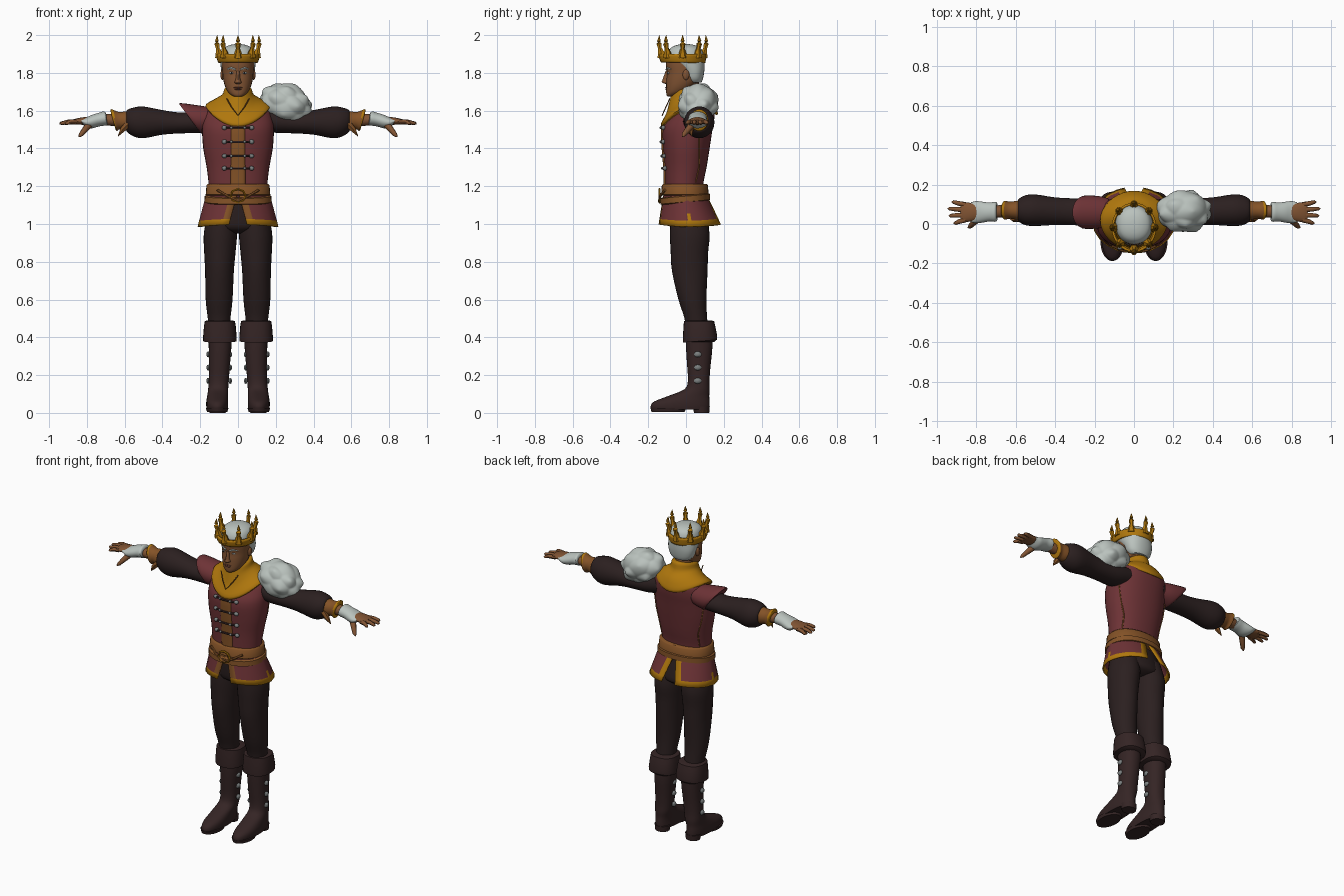
import bpy, bmesh, math
from mathutils import Vector

COLOURS = {
    "red_cloth": (0.155, 0.033, 0.037), "dark_cloth": (0.024, 0.014, 0.014),
    "boot_leather": (0.035, 0.018, 0.018), "gold": (0.43, 0.185, 0.004),
    "brown_leather": (0.23, 0.085, 0.02), "skin": (0.22, 0.088, 0.033),
    "white_fur": (0.49, 0.54, 0.51), "steel": (0.20, 0.215, 0.215),
    "lip": (0.15, 0.05, 0.03), "eye_dark": (0.015, 0.01, 0.01)}
MATS = {}
for key, col in COLOURS.items():
    MATS[key] = bpy.data.materials.new(key)
    MATS[key].diffuse_color = (*col, 1)


def finish(bm, name, mats, rule=None):
    """Turn a bmesh into an object; rule(face centre) picks the colour."""
    bmesh.ops.recalc_face_normals(bm, faces=bm.faces[:])
    if rule:
        for f in bm.faces:
            f.material_index = rule(f.calc_center_median())
    me = bpy.data.meshes.new(name)
    bm.to_mesh(me)
    bm.free()
    for m in mats.split():
        me.materials.append(MATS[m])
    ob = bpy.data.objects.new(name, me)
    bpy.context.collection.objects.link(ob)
    return ob


def skin_rings(bm, rings, cap=True):
    vs = [[bm.verts.new(p) for p in r] for r in rings]
    n = len(vs[0])
    for a, b in zip(vs, vs[1:]):
        for i in range(n):
            bm.faces.new((a[i], a[(i + 1) % n], b[(i + 1) % n], b[i]))
    if cap:
        bm.faces.new(vs[0])
        bm.faces.new(vs[-1])


def loft(name, mats, rings, axis="z", side=1, n=28, p=2.0, steps=3, cap=True, rule=None):
    """Smooth loft of ellipses (pos, cu, cv, ru, rv, tilt, bend) along an axis."""
    R = [list(r) + [0] * (7 - len(r)) for r in rings]
    fine = []
    for i in range(len(R) - 1):
        a, b, c, d = R[max(i - 1, 0)], R[i], R[i + 1], R[min(i + 2, len(R) - 1)]
        for s in range(steps):
            t = s / steps
            fine.append([0.5 * (2 * q + (r - o) * t + (2 * o - 5 * q + 4 * r - w) * t * t
                                + (3 * q - o - 3 * r + w) * t ** 3) for o, q, r, w in zip(a, b, c, d)])
    fine.append(R[-1])
    out = []
    for pos, cu, cv, ru, rv, tilt, bend in fine:
        ring = []
        for i in range(n):
            c, s = math.cos(math.tau * i / n), math.sin(math.tau * i / n)
            u = cu + ru * math.copysign(abs(c) ** (2 / p), c)
            v = cv + rv * math.copysign(abs(s) ** (2 / p), s)
            w = pos + tilt * s + bend * s * s
            ring.append((side * u, v, w) if axis == "z" else (side * w, u, v))
        out.append(ring)
    bm = bmesh.new()
    skin_rings(bm, out, cap)
    return finish(bm, name, mats, rule)


def tube(name, mat, pts, radii, n=8, side=1):
    """Round bar through a few points."""
    P = [Vector((side * x, y, z)) for x, y, z in pts]
    out = []
    for i, q in enumerate(P):
        rot = (P[min(i + 1, len(P) - 1)] - P[max(i - 1, 0)]).to_track_quat("Z", "Y")
        out.append([q + rot @ Vector((radii[i] * math.cos(math.tau * k / n),
                                      radii[i] * math.sin(math.tau * k / n), 0)) for k in range(n)])
    bm = bmesh.new()
    skin_rings(bm, out)
    return finish(bm, name, mat)


def ball(name, mat, loc, size, seg=12):
    bm = bmesh.new()
    bmesh.ops.create_uvsphere(bm, u_segments=seg, v_segments=seg // 2 + 2, radius=1)
    for v in bm.verts:
        v.co = Vector(loc) + v.co * Vector(size)
    return finish(bm, name, mat)


# Tunic body, side seams, placket and fastenings
loft("tunic", "red_cloth", [(1.10, 0, -.005, .155, .10), (1.20, 0, -.01, .155, .10),
     (1.30, 0, -.002, .166, .111), (1.40, 0, .002, .184, .123), (1.50, 0, .008, .19, .132),
     (1.56, 0, .028, .183, .122), (1.62, 0, .05, .155, .10), (1.65, 0, .05, .09, .07)], p=2.2, n=36)
loft("placket", "brown_leather", [(1.19, 0, -.092, .04, .026), (1.30, 0, -.095, .04, .026),
     (1.40, 0, -.103, .04, .026), (1.50, 0, -.106, .04, .026), (1.54, 0, -.095, .04, .026)], p=4)
for z, y in ((1.51, -.128), (1.435, -.128), (1.36, -.124), (1.295, -.12)):
    tube("fastening_strap", "boot_leather", [(-.065, y + .006, z), (-.03, y - .004, z), (.03, y - .004, z),
         (.065, y + .006, z)], [.006] * 4, 6)
    for s in (-1, 1):
        ball("fastening_knob", "steel", (s * .072, y + .008, z), (.014, .012, .012))
        ball("fastening_stud", "steel", (s * .035, y - .004, z), (.008, .008, .008), 8)
for s in (-1, 1):
    tube("side_seam", "brown_leather", [(.13, .05, 1.22), (.134, .07, 1.3), (.16, .07, 1.4), (.174, .07, 1.5)],
         [.004] * 4, 6, s)

# Gold mantle and standing collar
loft("mantle_collar", "gold", [(1.615, 0, .018, .165, .146, .03, -.07), (1.633, 0, .018, .169, .15, .03, -.07),
     (1.662, 0, .02, .118, .124, .03, -.045), (1.685, 0, .01, .083, .098, .02, -.02),
     (1.715, 0, .012, .072, .085, .015, 0), (1.722, 0, .012, .06, .07, .015, 0)], n=36, p=1.92)
tube("collar_seam", "brown_leather", [(-.06, -.085, 1.665), (-.035, -.106, 1.62), (0, -.126, 1.575),
     (.035, -.106, 1.62), (.06, -.085, 1.665)], [.003] * 5, 6)

# Skirt: two flared panels with front and back slits and trim
COLS = [0, .07, .17, .27, .37, .49, .53, .64, .74, .84, .93, 1]
ROWS = [0, .2, .4, .6, .82, 1]
for s in (-1, 1):
    bm = bmesh.new()
    grid = []
    for t in ROWS:
        rx, cy, ry = .163 + .047 * t, -.006 + .026 * t, .108 + .057 * t
        g = math.asin((.004 + .044 * t) / rx)
        angs = [-math.pi / 2 + g + (math.pi - 2 * g) * u for u in COLS]
        grid.append([bm.verts.new((s * rx * math.cos(a), cy + ry * math.sin(a),
                     1.16 - .175 * t + .012 * t * math.sin(a) ** 2)) for a in angs])
    for j in range(len(ROWS) - 1):
        for i in range(len(COLS) - 1):
            f = bm.faces.new((grid[j][i], grid[j][i + 1], grid[j + 1][i + 1], grid[j + 1][i]))
            f.material_index = 1 if j == 4 or i == 10 else 2 if i == 0 else 1 if i == 5 and j > 2 else 0
    sk = finish(bm, "tunic_skirt_panel", "red_cloth gold brown_leather")
    mod = sk.modifiers.new("thickness", "SOLIDIFY")
    mod.thickness, mod.offset = .009, 0

# Belts and buckle
loft("waist_belt", "brown_leather", [(1.15, 0, -.006, .164, .118), (1.155, 0, -.006, .171, .126),
     (1.205, 0, -.006, .167, .122), (1.212, 0, -.006, .16, .115)], steps=1, n=36, p=2.2)
loft("hip_belt", "brown_leather", [(1.112, 0, -.004, .168, .12, .012), (1.117, 0, -.004, .178, .132, .012),
     (1.147, 0, -.004, .177, .131, .012), (1.152, 0, -.004, .168, .12, .012)], steps=1, n=36, p=2.2)
tube("belt_buckle", "gold", [(.04 * math.cos(a), -.14, 1.15 + .035 * math.sin(a)) for a in
     [math.tau * k / 8 for k in range(9)]], [.006] * 9, 6)
for s in (-1, 1):
    tube("belt_lace", "brown_leather", [(0, -.142, 1.12), (.06, -.136, 1.15), (.11, -.112, 1.18)], [.007] * 3, 6, s)

# Trousers and boots
loft("hips", "dark_cloth", [(.95, 0, .02, .04, .05), (.975, 0, .02, .15, .10), (1.03, 0, .012, .165, .104),
     (1.12, 0, 0, .152, .095)], n=32)
for s in (-1, 1):
    loft("trouser_leg", "dark_cloth", [(1.06, .085, .01, .075, .09), (.95, .093, .02, .088, .105),
         (.85, .096, .018, .083, .099), (.75, .098, .02, .076, .094), (.6, .1, .034, .071, .074),
         (.5, .1, .052, .06, .06), (.42, .1, .06, .055, .06)], side=s)
    loft("boot", "boot_leather", [(.46, .097, .07, .06, .07), (.35, .095, .07, .06, .07),
         (.25, .098, .068, .055, .062), (.17, .102, .067, .053, .057), (.125, .105, .058, .053, .067),
         (.09, .108, .015, .055, .108), (.06, .11, -.022, .058, .147), (.035, .11, -.031, .058, .156),
         (.018, .11, -.031, .055, .152)], side=s, p=2.2)
    loft("boot_cuff", "boot_leather", [(.375, .096, .074, .07, .075), (.38, .096, .074, .088, .09, .008),
         (.40, .096, .074, .089, .091, .008), (.46, .096, .071, .084, .084), (.485, .096, .069, .08, .08),
         (.49, .096, .068, .066, .066)], side=s, steps=1, p=2.4)
    loft("boot_sole", "boot_leather", [(.006, .11, -.095, .054, .088), (.025, .11, -.093, .06, .095)],
         side=s, steps=1)
    loft("boot_heel", "boot_leather", [(0, .108, .083, .043, .04), (.035, .108, .08, .048, .046)], side=s, steps=1)
    for z in (.31, .24, .17):
        for x in (.041, .158):
            ball("boot_buckle", "steel", (s * x, .062, z), (.011, .02, .016), 6)

# Arms, bracers, gloves, hands
for s in (-1, 1):
    loft("sleeve", "dark_cloth", [(.12, .06, 1.56, .065, .06), (.2, .058, 1.543, .073, .06),
         (.3, .062, 1.535, .068, .055), (.4, .065, 1.538, .07, .065), (.5, .07, 1.538, .08, .084),
         (.55, .07, 1.54, .076, .077), (.585, .07, 1.545, .058, .06), (.59, .07, 1.545, .045, .045)],
         "x", s)
    loft("bracer", "brown_leather gold", [(.575, .07, 1.545, .05, .053), (.60, .07, 1.545, .047, .05),
         (.63, .07, 1.548, .043, .046, .005), (.655, .07, 1.55, .048, .058, .014),
         (.662, .07, 1.55, .04, .05, .014)], "x", s,
         rule=lambda c: int(abs(c.x) > .652 + .2 * (c.z - 1.55) or abs(c.x) < .592))
    tube("bracer_spur", "brown_leather", [(.585, .03, 1.53), (.61, .025, 1.50), (.635, .03, 1.465)],
         [.02, .016, .002], 6, s)
    loft("forearm", "skin", [(.60, .068, 1.55, .036, .036), (.72, .062, 1.552, .03, .028)], "x", s, 16)
    loft("glove_cuff", "white_fur", [(.697, .062, 1.56, .035, .022), (.70, .062, 1.56, .05, .036, .008),
         (.735, .061, 1.553, .048, .036), (.77, .06, 1.543, .053, .036), (.80, .06, 1.538, .056, .028),
         (.828, .06, 1.545, .05, .012)], "x", s)
    loft("palm", "skin", [(.77, .06, 1.546, .035, .02), (.82, .06, 1.545, .046, .02),
         (.865, .06, 1.542, .05, .014), (.88, .06, 1.54, .044, .01)], "x", s, 20)
    for y0, y1, tip in ((.021, .004, .915), (.046, .042, .94), (.072, .078, .945), (.098, .112, .925)):
        tube("finger", "skin", [(.855, y0, 1.541), ((.86 + tip) / 2, (y0 + y1) / 2, 1.54),
             (tip - .008, y1, 1.533), (tip, y1, 1.531)], [.013, .012, .009, .003], 8, s)
    tube("thumb", "skin", [(.785, .035, 1.53), (.81, .01, 1.50), (.832, -.012, 1.473), (.842, -.018, 1.462)],
         [.02, .016, .012, .004], 8, s)

# Pointed shoulder cap on one side, lumpy fur pelt on the other
loft("shoulder_cap", "red_cloth", [(.13, .06, 1.555, .07, .06), (.18, .06, 1.555, .082, .07, .01),
     (.25, .06, 1.56, .084, .08, .055), (.252, .06, 1.56, .07, .066, .05)], "x", -1)
LUMPS = []
for k in range(20):
    h, a = 1 - (2 * k + 1) / 20, k * 2.39996
    LUMPS.append(Vector((math.sqrt(1 - h * h) * math.cos(a), math.sqrt(1 - h * h) * math.sin(a), h)))
bm = bmesh.new()
bmesh.ops.create_icosphere(bm, subdivisions=5, radius=1)
for v in bm.verts:
    k = 1.08 - .28 * min((v.co - c).length * (.85 + .3 * (i % 3)) for i, c in enumerate(LUMPS))
    v.co = Vector((.255 + .137 * k * v.co.x, .064 + .107 * k * v.co.y, 1.636 + .108 * k * v.co.z - .02 * v.co.x))
finish(bm, "fur_shoulder", "white_fur")

# Head and face
loft("neck", "skin", [(1.60, 0, .03, .055, .055), (1.76, 0, .01, .056, .058)], n=20)
loft("head", "skin", [(1.675, 0, -.078, .02, .02), (1.683, 0, -.068, .036, .035), (1.70, 0, -.05, .054, .055),
     (1.73, 0, -.03, .069, .075), (1.765, 0, -.014, .078, .09), (1.80, 0, -.009, .082, .092),
     (1.85, 0, -.008, .085, .099), (1.90, 0, -.005, .08, .093), (1.93, 0, 0, .06, .07)], p=2.2)
loft("hair", "white_fur", [(1.75, 0, .042, .058, .04), (1.77, 0, .04, .076, .05), (1.81, 0, .036, .088, .061),
     (1.85, 0, .016, .093, .083), (1.88, 0, -.002, .093, .1), (1.925, 0, -.002, .08, .085),
     (1.945, 0, -.002, .05, .055), (1.952, 0, -.002, .02, .02)], p=2.2)
loft("nose", "skin", [(1.742, 0, -.098, .012, .012), (1.75, 0, -.102, .019, .026), (1.765, 0, -.1, .013, .024),
     (1.81, 0, -.096, .008, .012)], n=12)
ball("upper_lip", "lip", (0, -.101, 1.722), (.024, .01, .004))
ball("lower_lip", "lip", (0, -.1, 1.714), (.02, .01, .005))
for s in (-1, 1):
    ball("eye", "white_fur", (s * .033, -.092, 1.80), (.014, .007, .006))
    ball("iris", "eye_dark", (s * .033, -.0975, 1.80), (.005, .003, .005), 8)
    tube("eyebrow", "white_fur", [(.013, -.104, 1.818), (.035, -.099, 1.826), (.058, -.08, 1.82)],
         [.005, .006, .003], 6, s)
    ball("ear", "skin", (s * .083, .0, 1.79), (.01, .018, .028))

# Crown: band, beads and flared points
band = loft("crown_band", "gold", [(1.858, 0, -.016, .094, .106, -.004), (1.875, 0, -.017, .099, .111),
            (1.90, 0, -.018, .102, .114)], n=32, cap=False, steps=2)
band.modifiers.new("thickness", "SOLIDIFY").thickness = .012


def around(angle, f, z):
    return (.102 * f * math.cos(angle), -.018 + .114 * f * math.sin(angle), z)


for k in range(8):
    a = math.tau * k / 8 + math.pi / 2
    tube("crown_point", "gold", [around(a, f, z) for f, z in ((.97, 1.88), (1, 1.91), (1.05, 1.93),
         (1.1, 1.955), (1.1, 1.968), (1.08, 2.0))], [.026, .018, .011, .015, .011, .0008], 6)
    ball("crown_bead", "gold", around(a, 1, 1.885), (.014, .014, .014), 8)

# Smooth shading with crisp edges
bpy.ops.object.select_all(action="SELECT")
bpy.context.view_layer.objects.active = band
bpy.ops.object.shade_smooth_by_angle(angle=math.radians(45))
